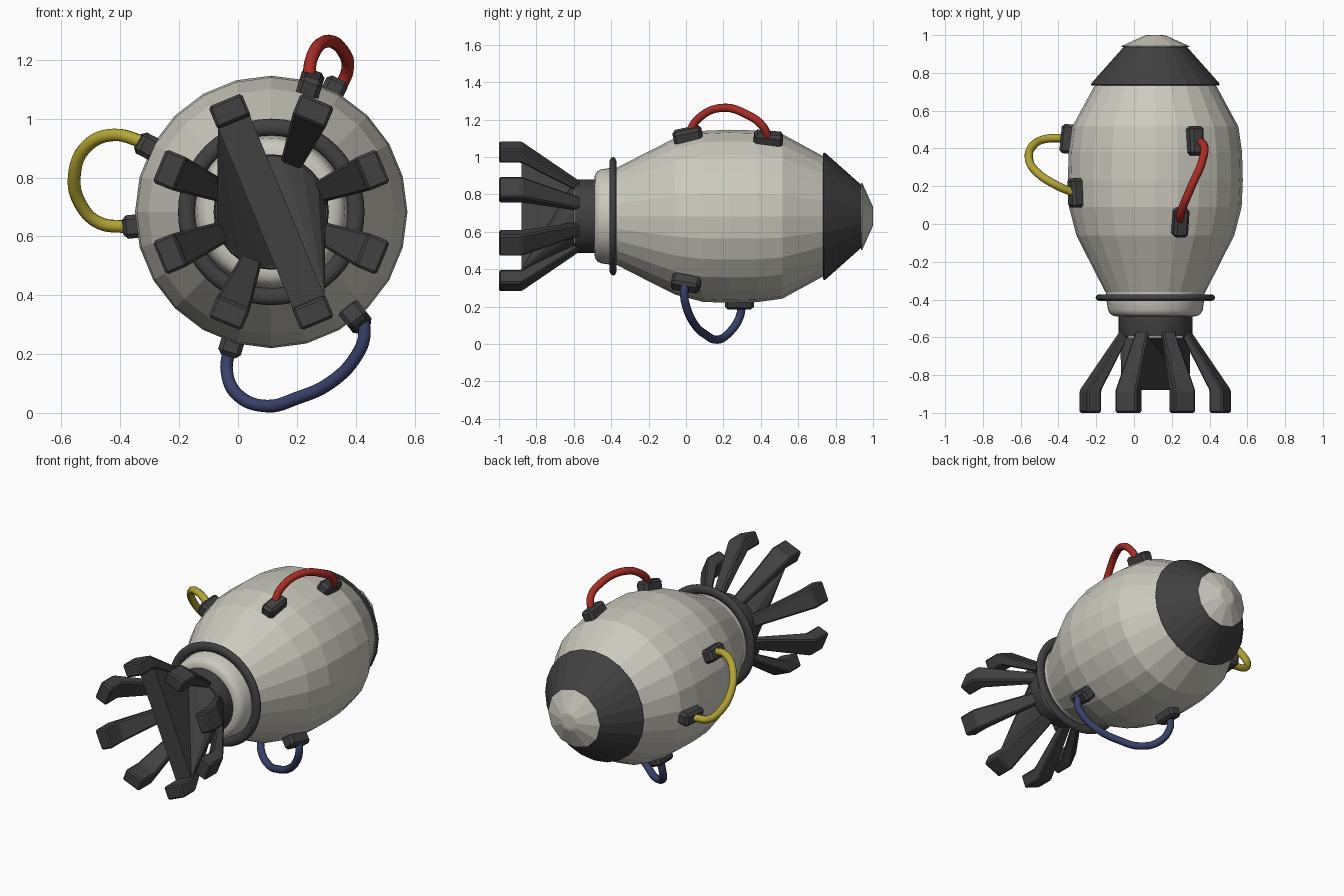
import bpy, bmesh, math
from mathutils import Vector, Matrix

if "Cube" in bpy.data.objects:
    bpy.data.objects.remove(bpy.data.objects["Cube"])

CX, CZ = 0.113, 0.683   # long axis of the rocket, running along y


def material(name, rgb):
    m = bpy.data.materials.new(name)
    m.diffuse_color = (*rgb, 1)
    m.use_nodes = True
    m.node_tree.nodes["Principled BSDF"].inputs["Base Color"].default_value = m.diffuse_color
    return m


CREAM = material("cream", (0.60, 0.59, 0.52))
DARK = material("dark_grey", (0.052, 0.052, 0.053))
RED = material("red", (0.40, 0.025, 0.018))
YELLOW = material("yellow", (0.46, 0.38, 0.03))
BLUE = material("navy_blue", (0.04, 0.052, 0.14))


def finish(bm, name, mat, smooth=None):
    bmesh.ops.recalc_face_normals(bm, faces=bm.faces)
    me = bpy.data.meshes.new(name)
    bm.to_mesh(me)
    bm.free()
    ob = bpy.data.objects.new(name, me)
    bpy.context.collection.objects.link(ob)
    me.materials.append(mat)
    if smooth:
        bpy.context.view_layer.objects.active = ob
        ob.select_set(True)
        bpy.ops.object.shade_smooth_by_angle(angle=math.radians(smooth))
        ob.select_set(False)
    return ob


def polar(r, a, y, side=0.0):
    """Point at radius r and angle a round the axis, moved sideways."""
    return Vector((CX + r * math.cos(a) - side * math.sin(a), y,
                   CZ + r * math.sin(a) + side * math.cos(a)))


def lathe(name, profile, mat, n=24, smooth=None, closed=False):
    bm = bmesh.new()
    rings = [[bm.verts.new(polar(r, 2 * math.pi * i / n, y)) for i in range(n)]
             for y, r in profile]
    pairs = list(zip(rings, rings[1:]))
    if closed:
        pairs.append((rings[-1], rings[0]))
    else:
        bm.faces.new(rings[0])
        bm.faces.new(rings[-1])
    for a, b in pairs:
        for i in range(n):
            j = (i + 1) % n
            bm.faces.new((a[i], a[j], b[j], b[i]))
    return finish(bm, name, mat, smooth)


# hull, neck, nose
lathe("hull", [(-0.36, 0.265), (-0.21, 0.342), (-0.06, 0.418), (0.09, 0.457), (0.23, 0.463),
               (0.38, 0.459), (0.515, 0.44), (0.745, 0.315)], CREAM)
lathe("neck", [(-0.49, 0.20), (-0.487, 0.222), (-0.475, 0.24), (-0.455, 0.251), (-0.40, 0.259),
               (-0.345, 0.263)], CREAM, 48, 50)
lathe("nose_cone", [(0.733, 0.30), (0.733, 0.336), (0.739, 0.341), (0.748, 0.336),
                    (0.937, 0.168)], DARK)
lathe("nose_tip", [(0.936, 0.178), (0.942, 0.18), (0.998, 0.055), (1.0, 0.04)], CREAM, 12)

# collar ring round the neck
lathe("collar_ring", [(-0.39 + 0.019 * math.sin(t), 0.288 + 0.029 * math.cos(t))
                      for t in [math.pi * k / 5 for k in range(10)]], DARK, 48, 60, True)

# engine core
lathe("engine_core", [(-0.595, 0.192), (-0.58, 0.196), (-0.48, 0.196)], DARK, 32, 40)

# eight flared fins
FIN_ANGLES = [math.radians(22.5 + 45 * k) for k in range(8)]
bm = bmesh.new()
for a in FIN_ANGLES:
    secs = []
    for yi, ri, yo, ro, w in [(-0.57, 0.15, -0.55, 0.18, 0.034), (-0.88, 0.332, -0.88, 0.412, 0.061),
                              (-1.0, 0.332, -1.0, 0.412, 0.061)]:
        secs.append([bm.verts.new(polar(r, a, y, s)) for r, y, s in
                     ((ri, yi, -w), (ri, yi, w), (ro, yo, w), (ro, yo, -w))])
    bm.faces.new(secs[0])
    bm.faces.new(secs[-1])
    for p, q in zip(secs, secs[1:]):
        for i in range(4):
            j = (i + 1) % 4
            bm.faces.new((p[i], p[j], q[j], q[i]))
fins = finish(bm, "fins", DARK)
bev = fins.modifiers.new("soft_edges", 'BEVEL')
bev.width = 0.009
bev.segments = 1

# web between two opposite fins, sloping down to the roots of the others
bm = bmesh.new()


def root(k, s):
    return bm.verts.new(polar(0.185, FIN_ANGLES[k % 8], -0.6, 0.036 * s))


def knee(k, s):
    return bm.verts.new(polar(0.333, FIN_ANGLES[k % 8], -0.88, 0.058 * s))


a0, a1, b0, b1 = knee(2, -1), knee(2, 1), knee(6, -1), knee(6, 1)
bm.faces.new((a0, a1, b0, b1))
for k, first, last in ((2, a1, b0), (6, b1, a0)):
    rim = [root(k, 1)] + [root(k + i, s) for i in (1, 2, 3) for s in (-1, 1)] + [root(k + 4, -1), last]
    for p, q in zip(rim, rim[1:]):
        bm.faces.new((first, p, q))
finish(bm, "engine_web", DARK)


# hose clamps: bevelled blocks lying on the hull
def clamp(name, deg, r, y, tilt):
    a = math.radians(deg)
    out = Vector((math.cos(a), 0, math.sin(a)))
    along = (Vector((0, 1, 0)) + out * tilt).normalized()
    side = along.cross(out).normalized()
    up = side.cross(along)
    rot = Matrix((side, along, up)).transposed().to_4x4()
    bm = bmesh.new()
    bmesh.ops.create_cube(bm, size=1)
    bmesh.ops.scale(bm, vec=(0.08, 0.155, 0.08), verts=bm.verts)
    bmesh.ops.bevel(bm, geom=bm.edges[:], offset=0.015, segments=1, affect='EDGES')
    bmesh.ops.transform(bm, matrix=Matrix.Translation(polar(r, a, y)) @ rot, verts=bm.verts)
    finish(bm, name, DARK)


for name, deg, r, y, tilt in [
        ("red_clamp_rear", 73, 0.45, 0.01, 0.22), ("red_clamp_front", 63, 0.462, 0.44, -0.1),
        ("yellow_clamp_upper", 152, 0.472, 0.165, 0.05), ("yellow_clamp_lower", 186, 0.462, 0.45, -0.1),
        ("blue_clamp_rear", -51.3, 0.457, 0.0, 0.22), ("blue_clamp_front", -106.6, 0.472, 0.285, 0)]:
    clamp(name, deg, r, y, tilt)


# hoses: round tubes along smooth curves
def hose(name, pts, mat):
    cu = bpy.data.curves.new(name, 'CURVE')
    cu.dimensions = '3D'
    cu.bevel_depth = 0.022
    cu.bevel_resolution = 3
    cu.use_fill_caps = True
    cu.resolution_u = 6
    sp = cu.splines.new('BEZIER')
    sp.bezier_points.add(len(pts) - 1)
    for bp, co in zip(sp.bezier_points, pts):
        bp.co = co
        bp.handle_left_type = bp.handle_right_type = 'AUTO'
    cu.materials.append(mat)
    bpy.context.collection.objects.link(bpy.data.objects.new(name, cu))


hose("red_hose", [(0.24, 0.01, 1.12), (0.25, 0.065, 1.205), (0.30, 0.19, 1.263), (0.36, 0.33, 1.225),
                  (0.372, 0.41, 1.165), (0.345, 0.44, 1.10)], RED)
hose("yellow_hose", [(-0.32, 0.165, 0.92), (-0.42, 0.21, 0.945), (-0.51, 0.27, 0.91), (-0.556, 0.345, 0.81),
                     (-0.53, 0.42, 0.70), (-0.47, 0.45, 0.645), (-0.38, 0.455, 0.632)], YELLOW)
hose("blue_hose", [(0.415, 0.0, 0.34), (0.43, -0.01, 0.27), (0.40, 0.005, 0.19), (0.31, 0.05, 0.10),
                   (0.20, 0.105, 0.05), (0.10, 0.165, 0.023), (0.0, 0.23, 0.06), (-0.038, 0.285, 0.14),
                   (-0.03, 0.30, 0.22)], BLUE)
